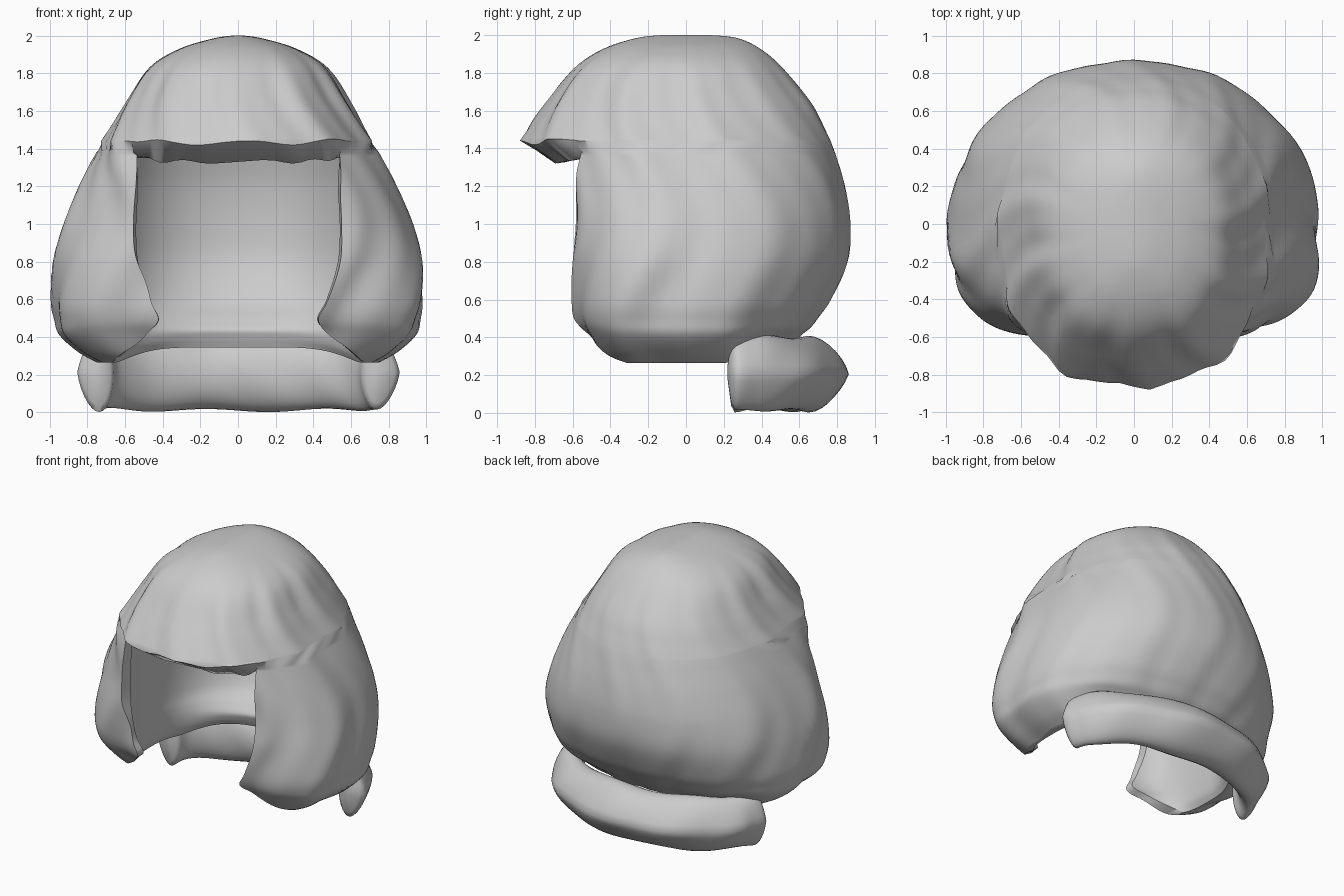
import bpy, bmesh, math
from mathutils import Vector

cube = bpy.data.objects.get("Cube")
if cube:
    bpy.data.objects.remove(cube, do_unlink=True)

hair = bpy.data.materials.new("light_grey_hair")
hair.use_nodes = True
hair.diffuse_color = (0.6, 0.6, 0.6, 1)
hair.node_tree.nodes["Principled BSDF"].inputs["Base Color"].default_value = (0.6, 0.6, 0.6, 1)

FRONT, BACK = 24, 120          # columns over the face opening and around the back


def spline(rows, steps):
    """Smoothly resample a list of profile rows."""
    rows = [Vector(r) for r in rows]
    out = []
    for i in range(len(rows) - 1):
        p0, p1 = rows[max(i - 1, 0)], rows[i]
        p2, p3 = rows[i + 1], rows[min(i + 2, len(rows) - 1)]
        for k in range(steps):
            t = k / steps
            out.append(p1 + (p2 - p0) * (t / 2)
                       + (p0 * 2 - p1 * 5 + p2 * 4 - p3) * (t * t / 2)
                       + (p1 * 3 - p0 - p2 * 3 + p3) * (t ** 3 / 2))
    return out + [rows[-1]]


def smooth(lo, hi, v):
    t = min(max((v - lo) / (hi - lo), 0), 1)
    return t * t * (3 - 2 * t)


def waves(x, y, z):
    """Depth of the wavy locks, by direction from the middle."""
    angle = math.atan2(x, -y)
    phase = 11 * angle + 1.8 * math.sin(4.5 * z) + 0.8 * math.sin(2 * angle)
    strength = 0.005 + 0.011 * smooth(-0.75, 0.3, math.cos(angle))
    wave = math.sin(phase) + 0.4 * math.sin(2 * phase + 3 * z + 1)
    return strength * wave * smooth(2.0, 1.65, z)


def ring_point(row, angle, power, wavy):
    z, side, front, back = row[:4]
    s, c = math.sin(angle), math.cos(angle)
    n = power if c > 0 else 2.15
    x = side * math.copysign(abs(s) ** (2 / n), s)
    y = -front * c ** (2 / n) if c > 0 else back * (-c) ** (2 / n)
    if wavy:
        d = Vector((x, y)).normalized() * waves(x, y, z)
        x, y = x + d.x, y + d.y
    # hem rises behind, tucked into the rolled curl
    z += 0.08 * smooth(0.2, 0.5, y) * smooth(0.5, 0.28, z)
    return (x, y, z)


def make_ring(bm, row, power, wavy, closed):
    """Columns run round the back first, then across the front if closed."""
    edge = math.asin(min(row[4] / row[1], 0.98) ** (power / 2))
    angles = [edge + (2 * math.pi - 2 * edge) * i / BACK for i in range(BACK + 1)]
    if closed:
        angles += [-edge + 2 * edge * i / FRONT for i in range(1, FRONT)]
    return [bm.verts.new(ring_point(row, a, power, wavy)) for a in angles]


def bridge(bm, a, b, closed=False):
    n = min(len(a), len(b))
    for i in range(n if closed else n - 1):
        j = (i + 1) % n
        bm.faces.new((a[i], a[j], b[j], b[i]))


def finish(bm, name, angle):
    bmesh.ops.recalc_face_normals(bm, faces=bm.faces[:])
    mesh = bpy.data.meshes.new(name)
    bm.to_mesh(mesh)
    bm.free()
    mesh.materials.append(hair)
    obj = bpy.data.objects.new(name, mesh)
    bpy.context.collection.objects.link(obj)
    bpy.ops.object.select_all(action='DESELECT')
    obj.select_set(True)
    bpy.context.view_layer.objects.active = obj
    bpy.ops.object.shade_smooth_by_angle(angle=math.radians(angle))


# Profile rows: height, side, front, back, half width of the face opening
outer_dome = [(2.0, .03, .13, .13, .02), (1.985, .13, .26, .27, .1), (1.93, .31, .43, .39, .23),
              (1.83, .47, .58, .51, .36), (1.65, .585, .72, .66, .45), (1.52, .66, .81, .73, .52),
              (1.44, .71, .86, .765, .57)]
outer_sides = [(1.38, .735, .63, .785, .54), (1.2, .825, .61, .835, .53), (1, .91, .6, .865, .54),
               (.8, .965, .61, .85, .53), (.6, .98, .61, .765, .47), (.49, .965, .59, .69, .42),
               (.41, .94, .54, .645, .5), (.32, .84, .48, .59, .6), (.265, .74, .43, .54, .66)]
inner_sides = [(1.35, .65, .57, .66, .54), (1.2, .67, .57, .7, .53), (1, .68, .57, .72, .54),
               (.8, .68, .57, .71, .53), (.6, .67, .57, .63, .47), (.49, .66, .54, .53, .42),
               (.41, .66, .49, .49, .5), (.32, .67, .44, .5, .6), (.265, .7, .41, .52, .66)]
inner_dome = [(1.35, .65, .57, .66, .54), (1.55, .55, .52, .57, .46),
              (1.72, .38, .38, .42, .3), (1.82, .04, .04, .04, .03)]

# Hair shell: outside, hem, inside and fringe underside in one skin
bm = bmesh.new()
top = [make_ring(bm, r, 2.4, True, True) for r in spline(outer_dome, 6)]
outside = [make_ring(bm, r, 3.4, True, False) for r in spline(outer_sides, 6)]
inside = [make_ring(bm, r, 4, False, False) for r in spline(inner_sides, 6)]
lining = [make_ring(bm, r, 4, False, True) for r in spline(inner_dome, 4)]
for rings in (top, lining):
    for a, b in zip(rings, rings[1:]):
        bridge(bm, a, b, True)
bm.faces.new(top[0])
bm.faces.new(lining[-1])
for rings in (outside, inside):
    for a, b in zip(rings, rings[1:]):
        bridge(bm, a, b)
bridge(bm, top[-1], outside[0])
bridge(bm, outside[-1], inside[-1])
for end in (0, -1):
    bridge(bm, [r[end] for r in outside], [r[end] for r in inside])


# Fringe: ragged lip turned under toward the forehead
def front_part(ring):
    return ring[BACK:] + [ring[0]]


lip, brow = front_part(top[-1]), front_part(lining[0])
fold = []
for i, (a, b) in enumerate(zip(lip, brow)):
    u = 2 * i / FRONT - 1
    a.co.z += 0.012 * math.sin(9 * u + 1) + 0.02 * abs(u) ** 3 - 0.01
    p = a.co.lerp(b.co, 0.55)
    p.z = 1.33 + 0.01 * math.sin(14 * u) + 0.04 * abs(u) ** 4
    fold.append(bm.verts.new(p))
bridge(bm, lip, fold)
bridge(bm, fold, brow)
bmesh.ops.remove_doubles(bm, verts=bm.verts[:], dist=0.0005)
finish(bm, "hair_shell", 50)

# Rolled curl: a crescent tube under the back hem
bm = bmesh.new()
STEPS, SIDES = 72, 28
rings = []
for i in range(STEPS + 1):
    u = 2 * i / STEPS - 1
    s = u * math.pi / 2
    centre = Vector((0.74 * math.sin(s), 0.22 + 0.44 * math.cos(s), 0.215 - 0.01 * math.cos(s)))
    outward = Vector((math.sin(s), 0.9 * math.cos(s), 0)).normalized()
    flare = smooth(0.8, 0.95, abs(u))
    cap = math.sqrt(max(1 - smooth(0.94, 1, abs(u)) ** 2, 0.03))
    wide = (0.2 - 0.11 * abs(u) ** 1.5 + 0.02 * flare) * cap
    tall = (0.195 + 0.008 * math.sin(11 * u) + 0.01 * flare) * cap
    ring = []
    for k in range(SIDES):
        a = 2 * math.pi * k / SIDES
        c, h = math.cos(a), math.sin(a)
        # pointed outer ridge, flattened inner wall
        r = c * (1 - 0.3 * abs(h)) if c > 0 else 0.65 * c
        ripple = 1 + 0.04 * math.sin(16 * u + 2 * h)
        ring.append(bm.verts.new(centre + outward * (r * wide * ripple)
                                 + Vector((0, 0, h * tall))))
    rings.append(ring)
for a, b in zip(rings, rings[1:]):
    bridge(bm, a, b, True)
bm.faces.new(rings[0])
bm.faces.new(rings[-1])
finish(bm, "rolled_curl", 60)
